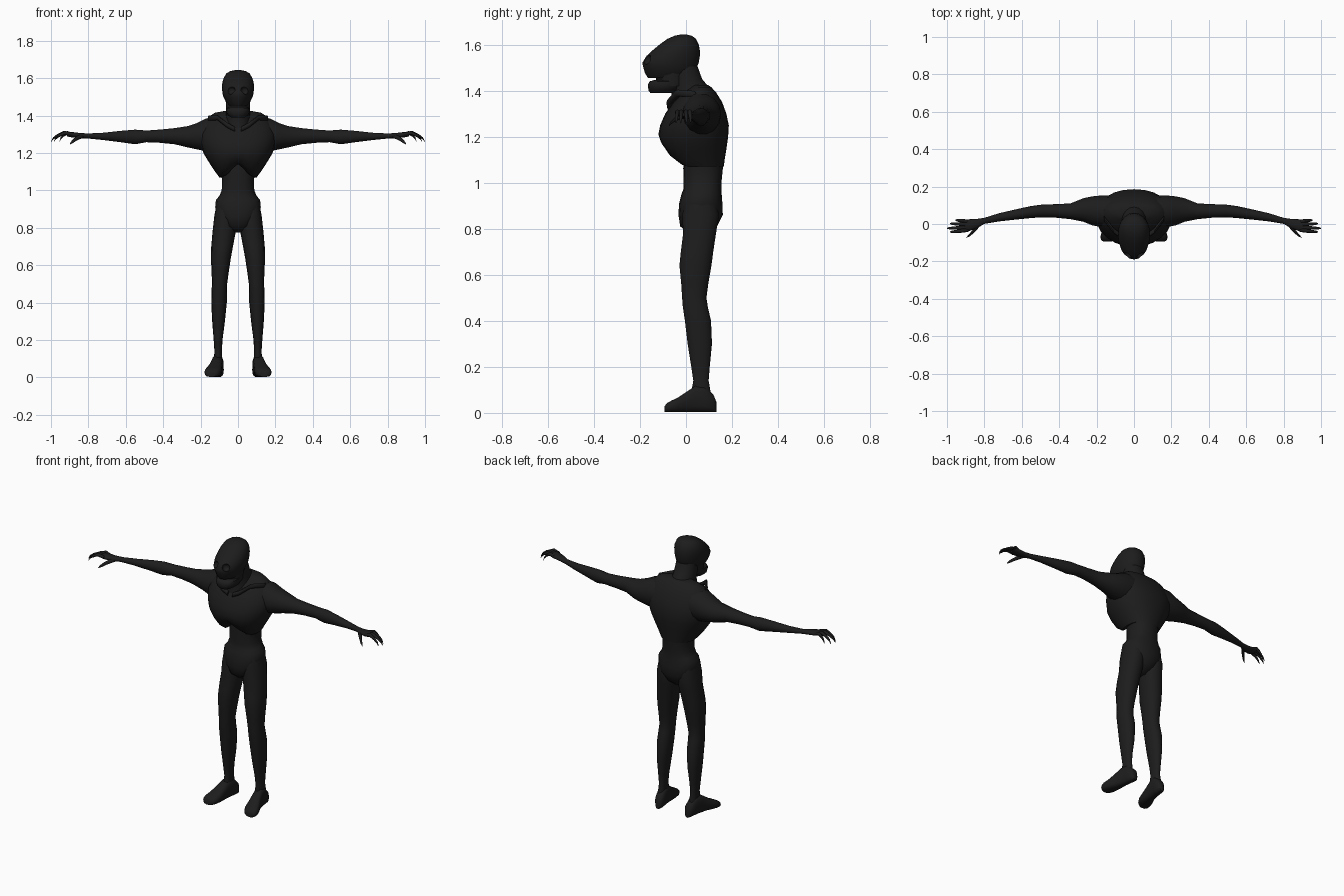
import bpy, bmesh, math
from mathutils import Vector

X, Y, Z = Vector((1, 0, 0)), Vector((0, 1, 0)), Vector((0, 0, 1))
skin = bpy.data.materials.new("dark_skin")
skin.diffuse_color = (0.012, 0.012, 0.012, 1)


def loft(name, rings, u, v, n=16, power=1.0, mirror=False, lifts=None, angle=50):
    """Skin a row of (centre, radius_u, radius_v) rings and cap both ends."""
    bm = bmesh.new()
    rows = []
    for k, (c, ru, rv) in enumerate(rings):
        row = []
        for i in range(n):
            a = 2 * math.pi * i / n
            ca, sa = math.cos(a), math.sin(a)
            p = Vector(c) + u * ru * math.copysign(abs(ca) ** power, ca) \
                + v * rv * math.copysign(abs(sa) ** power, sa)
            if lifts:
                p.z += lifts[k] * max(0, -sa) ** 3 * (1 - abs(ca))
            row.append(bm.verts.new(p))
        rows.append(row)
    for a, b in zip(rows, rows[1:]):
        for i in range(n):
            j = (i + 1) % n
            bm.faces.new((a[i], a[j], b[j], b[i]))
    bm.faces.new(rows[0])
    bm.faces.new(rows[-1])
    bmesh.ops.recalc_face_normals(bm, faces=bm.faces)
    me = bpy.data.meshes.new(name)
    bm.to_mesh(me)
    bm.free()
    ob = bpy.data.objects.new(name, me)
    bpy.context.collection.objects.link(ob)
    me.materials.append(skin)
    if mirror:
        ob.modifiers.new("mirror", 'MIRROR')
    bpy.ops.object.select_all(action='DESELECT')
    ob.select_set(True)
    bpy.context.view_layer.objects.active = ob
    bpy.ops.object.shade_smooth_by_angle(angle=math.radians(angle))
    return ob


def stack(name, rows, **kw):
    """Horizontal sections: z, half width, front y, back y."""
    rings = [((0, (f + b) / 2, z), w, (b - f) / 2) for z, w, f, b in rows]
    return loft(name, rings, X, Y, **kw)


# Pelvis and thin waist
stack("pelvis_and_waist", [
    (0.775, 0.025, 0.02, 0.09), (0.81, 0.07, -0.025, 0.135), (0.86, 0.11, -0.033, 0.16),
    (0.91, 0.122, -0.03, 0.158), (0.95, 0.118, -0.02, 0.155), (0.97, 0.10, -0.012, 0.154),
    (1.00, 0.087, -0.01, 0.154), (1.06, 0.086, -0.012, 0.16), (1.16, 0.10, -0.01, 0.165)],
    power=0.85)

# Rib cage with an arched lower rim, rising into the shoulders
stack("rib_cage", [
    (1.12, 0.07, 0.0, 0.15), (1.075, 0.085, -0.02, 0.162), (1.07, 0.10, -0.045, 0.164),
    (1.10, 0.122, -0.085, 0.168), (1.15, 0.155, -0.11, 0.176), (1.20, 0.185, -0.12, 0.183),
    (1.25, 0.20, -0.112, 0.186), (1.30, 0.205, -0.09, 0.175), (1.35, 0.185, -0.055, 0.157),
    (1.39, 0.16, -0.015, 0.132), (1.415, 0.125, 0.02, 0.11), (1.425, 0.07, 0.03, 0.095)],
    n=24, power=0.9, lifts=[0.05, 0.07, 0.07, 0.055, 0.03, 0.01, 0, 0, 0, 0, 0, 0])

# Collar bones
loft("collar_bone", [((0.015, -0.07, 1.325), 0.012, 0.014), ((0.06, -0.072, 1.35), 0.013, 0.014),
                     ((0.11, -0.035, 1.39), 0.015, 0.014), ((0.16, 0.03, 1.385), 0.014, 0.014)],
     Y, Z, n=8, mirror=True)

# Forward-leaning neck
stack("neck", [(1.29, 0.085, -0.075, 0.13), (1.35, 0.075, -0.066, 0.13), (1.40, 0.066, -0.062, 0.112),
               (1.45, 0.064, -0.07, 0.07), (1.52, 0.06, -0.08, 0.045)])

# Skull
skull = stack("skull", [
    (1.455, 0.05, -0.165, 0.01), (1.475, 0.066, -0.178, 0.038), (1.50, 0.078, -0.185, 0.047),
    (1.52, 0.083, -0.19, 0.055), (1.55, 0.086, -0.172, 0.06), (1.575, 0.084, -0.145, 0.06),
    (1.60, 0.077, -0.115, 0.056), (1.625, 0.063, -0.08, 0.043), (1.638, 0.042, -0.05, 0.025),
    (1.643, 0.015, -0.025, 0.005)], n=20)

# Eye sockets cut from the skull
for s in (-1, 1):
    bpy.ops.mesh.primitive_uv_sphere_add(segments=12, ring_count=8, radius=0.022,
                                         location=(s * 0.036, -0.168, 1.535))
    cutter = bpy.context.object
    cutter.name = "eye_socket_cutter"
    cutter.hide_render = True
    bpy.context.view_layer.objects.active = skull
    mod = skull.modifiers.new("socket", 'BOOLEAN')
    mod.operation, mod.object, mod.solver = 'DIFFERENCE', cutter, 'EXACT'
    bpy.ops.object.modifier_apply(modifier=mod.name)
    bpy.data.objects.remove(cutter)

# Hanging lower jaw and the hollow behind the open mouth
stack("lower_jaw", [(1.39, 0.035, -0.155, -0.06), (1.40, 0.055, -0.163, -0.03),
                    (1.425, 0.064, -0.166, -0.01), (1.44, 0.062, -0.158, 0.0),
                    (1.445, 0.05, -0.14, 0.0)], power=0.85)
stack("mouth_hollow", [(1.42, 0.062, -0.125, 0.0), (1.48, 0.066, -0.135, 0.02)], n=12)

# Arms: x, centre y, centre z, radius y, radius z
arm = [(0.10, 0.065, 1.30, 0.085, 0.095), (0.17, 0.068, 1.297, 0.085, 0.09),
       (0.22, 0.07, 1.29, 0.078, 0.072), (0.27, 0.075, 1.287, 0.063, 0.058),
       (0.34, 0.068, 1.29, 0.042, 0.044), (0.42, 0.07, 1.29, 0.036, 0.036),
       (0.49, 0.07, 1.289, 0.034, 0.032), (0.55, 0.064, 1.286, 0.032, 0.04),
       (0.62, 0.053, 1.288, 0.028, 0.032), (0.72, 0.036, 1.289, 0.022, 0.02),
       (0.80, 0.017, 1.291, 0.016, 0.014), (0.84, 0.002, 1.293, 0.025, 0.014),
       (0.89, -0.008, 1.298, 0.033, 0.015), (0.915, -0.01, 1.299, 0.028, 0.01)]
loft("arm", [((x, y, z), ry, rz) for x, y, z, ry, rz in arm], Y, Z, n=14, mirror=True)

# Four curled, clawed fingers and a thumb
for i, (y0, y1, reach) in enumerate([(0.014, 0.02, 0.07), (-0.002, 0.002, 0.10),
                                     (-0.018, -0.023, 0.115), (-0.033, -0.043, 0.10)]):
    path = [(0.0, 0.0, 0.009), (0.4, 0.008, 0.010), (0.7, -0.006, 0.008),
            (0.9, -0.022, 0.006), (1.0, -0.04, 0.002)]
    loft(f"finger_{i + 1}", [((0.885 + reach * t, y0 + (y1 - y0) * t, 1.300 + dz), r, r)
                             for t, dz, r in path], Y, Z, n=8, mirror=True)
loft("thumb", [((0.835, -0.005, 1.29), 0.014, 0.012), ((0.85, -0.03, 1.284), 0.012, 0.011),
               ((0.87, -0.052, 1.272), 0.009, 0.009), ((0.885, -0.066, 1.26), 0.007, 0.007),
               ((0.898, -0.074, 1.248), 0.002, 0.002)], X, Z, n=8, mirror=True)

# Legs: z, inner x, outer x, front y, back y
leg = [(0.93, 0.03, 0.115, -0.005, 0.13), (0.86, 0.008, 0.127, -0.018, 0.145),
       (0.78, 0.012, 0.136, -0.014, 0.132), (0.70, 0.027, 0.143, -0.024, 0.12),
       (0.64, 0.038, 0.145, -0.03, 0.112), (0.56, 0.05, 0.141, -0.022, 0.098),
       (0.50, 0.058, 0.139, -0.018, 0.09), (0.46, 0.059, 0.142, -0.015, 0.096),
       (0.40, 0.06, 0.143, -0.006, 0.11), (0.30, 0.07, 0.138, 0.006, 0.114),
       (0.20, 0.083, 0.13, 0.022, 0.104), (0.14, 0.086, 0.126, 0.031, 0.099),
       (0.08, 0.084, 0.13, 0.02, 0.11), (0.03, 0.085, 0.13, 0.02, 0.11)]
loft("leg", [(((a + b) / 2, (f + k) / 2, z), (b - a) / 2, (k - f) / 2)
             for z, a, b, f, k in leg], X, Y, n=14, power=0.9, mirror=True)

# Turned-out feet: y, centre x, half width, height
foot = [(0.132, 0.10, 0.014, 0.045), (0.12, 0.101, 0.025, 0.075), (0.08, 0.106, 0.029, 0.115),
        (0.04, 0.112, 0.030, 0.115), (0.0, 0.119, 0.035, 0.088), (-0.035, 0.128, 0.042, 0.064),
        (-0.065, 0.135, 0.044, 0.05), (-0.085, 0.14, 0.037, 0.038), (-0.093, 0.142, 0.024, 0.025)]
loft("foot", [((x, y, h / 2 + 0.003), w, h / 2) for y, x, w, h in foot], X, Z,
     n=14, power=0.7, mirror=True)
